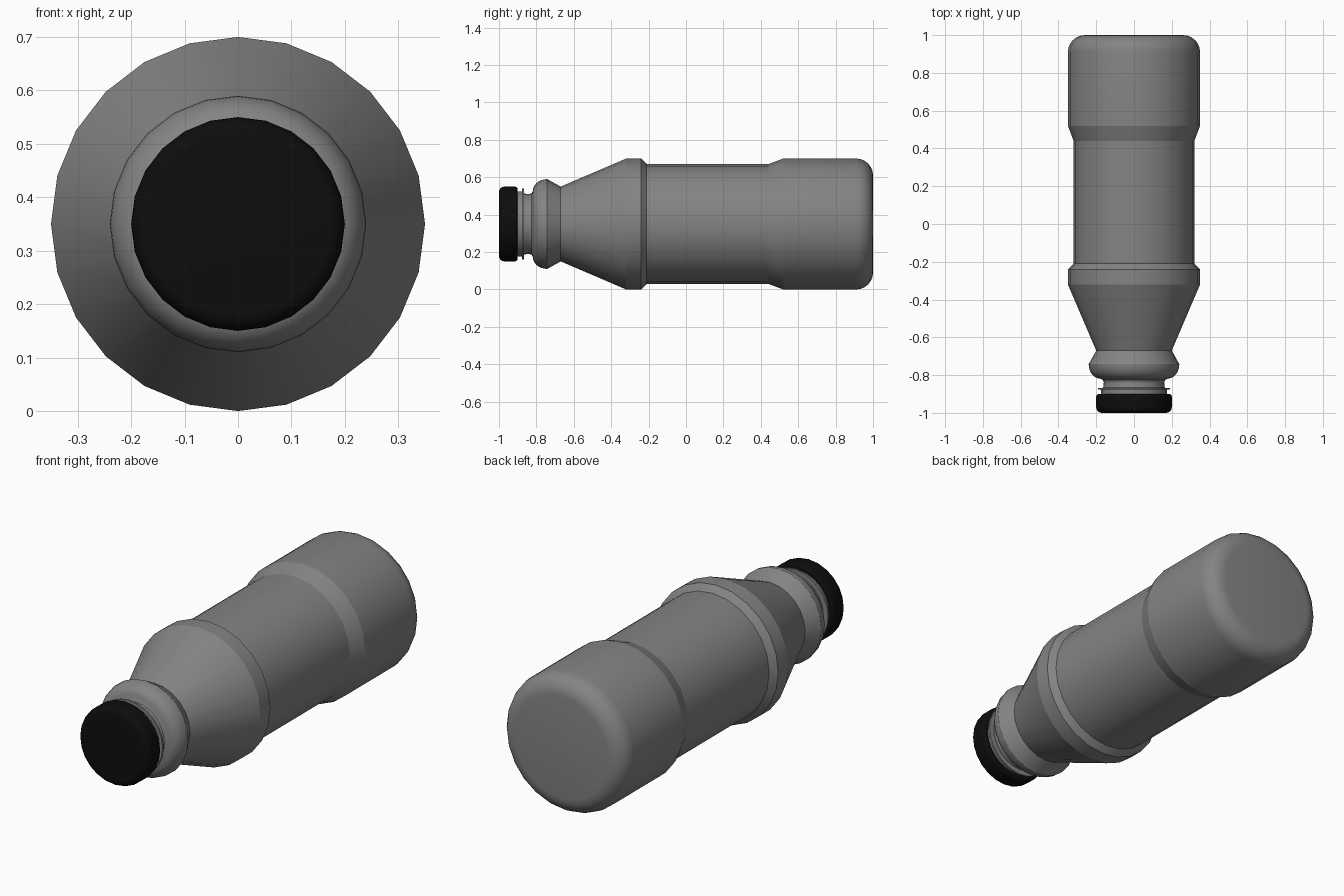
import bpy, bmesh, math

if "Cube" in bpy.data.objects:
    bpy.data.objects.remove(bpy.data.objects["Cube"])

SIDES = 24
CENTRE_Z = 0.35


def arc(y, r, size_y, size_r, start, end, steps=6):
    """Rounded corner of a profile: (y, radius) points around a centre."""
    angles = [math.radians(start + (end - start) * i / steps) for i in range(steps + 1)]
    return [(y + size_y * math.sin(a), r + size_r * math.cos(a)) for a in angles]


def lathe(name, profile, colour):
    """Revolve (y, radius) points about the long axis and close both ends."""
    bm = bmesh.new()
    rings = []
    for y, r in profile:
        rings.append([bm.verts.new((r * math.sin(2 * math.pi * i / SIDES), y,
                                    CENTRE_Z + r * math.cos(2 * math.pi * i / SIDES)))
                      for i in range(SIDES)])
    for a, b in zip(rings, rings[1:]):
        for i in range(SIDES):
            j = (i + 1) % SIDES
            bm.faces.new((a[i], a[j], b[j], b[i]))
    bm.faces.new(rings[0])
    bm.faces.new(rings[-1])
    bmesh.ops.recalc_face_normals(bm, faces=bm.faces)
    mesh = bpy.data.meshes.new(name)
    bm.to_mesh(mesh)
    bm.free()
    obj = bpy.data.objects.new(name, mesh)
    bpy.context.collection.objects.link(obj)
    mat = bpy.data.materials.new(name + "_colour")
    mat.diffuse_color = colour
    mat.use_nodes = True
    mat.node_tree.nodes["Principled BSDF"].inputs["Base Color"].default_value = mat.diffuse_color
    mesh.materials.append(mat)
    bpy.ops.object.select_all(action='DESELECT')
    obj.select_set(True)
    bpy.context.view_layer.objects.active = obj
    bpy.ops.object.shade_smooth_by_angle(angle=math.radians(19.5))
    return obj


DARK_GREY = (0.23, 0.23, 0.23, 1)
BLACK = (0.004, 0.004, 0.004, 1)

# Bottle: neck, bulge, shoulder cone, rim, recessed grip and rounded base
neck = [(-0.92, 0.175), (-0.875, 0.175), (-0.865, 0.163), (-0.84, 0.16), (-0.825, 0.165)]
bulge = arc(-0.742, 0.18, 0.076, 0.06, -90, 0, 7)
shoulder = [(-0.67, 0.20), (-0.32, 0.35), (-0.24, 0.35), (-0.21, 0.32)]
grip = [(0.44, 0.32), (0.52, 0.35)]
base = arc(0.91, 0.26, 0.09, 0.09, 0, 90)
lathe("bottle_body", neck + bulge + shoulder + grip + base, DARK_GREY)

# Thin collar on the neck
lathe("neck_collar", [(-0.877, 0.16), (-0.877, 0.19), (-0.867, 0.19), (-0.867, 0.16)],
      DARK_GREY)

# Black screw cap with rounded rims
lathe("cap", arc(-0.97, 0.17, 0.03, 0.03, -90, 0) + arc(-0.915, 0.185, 0.015, 0.015, 0, 90),
      BLACK)
